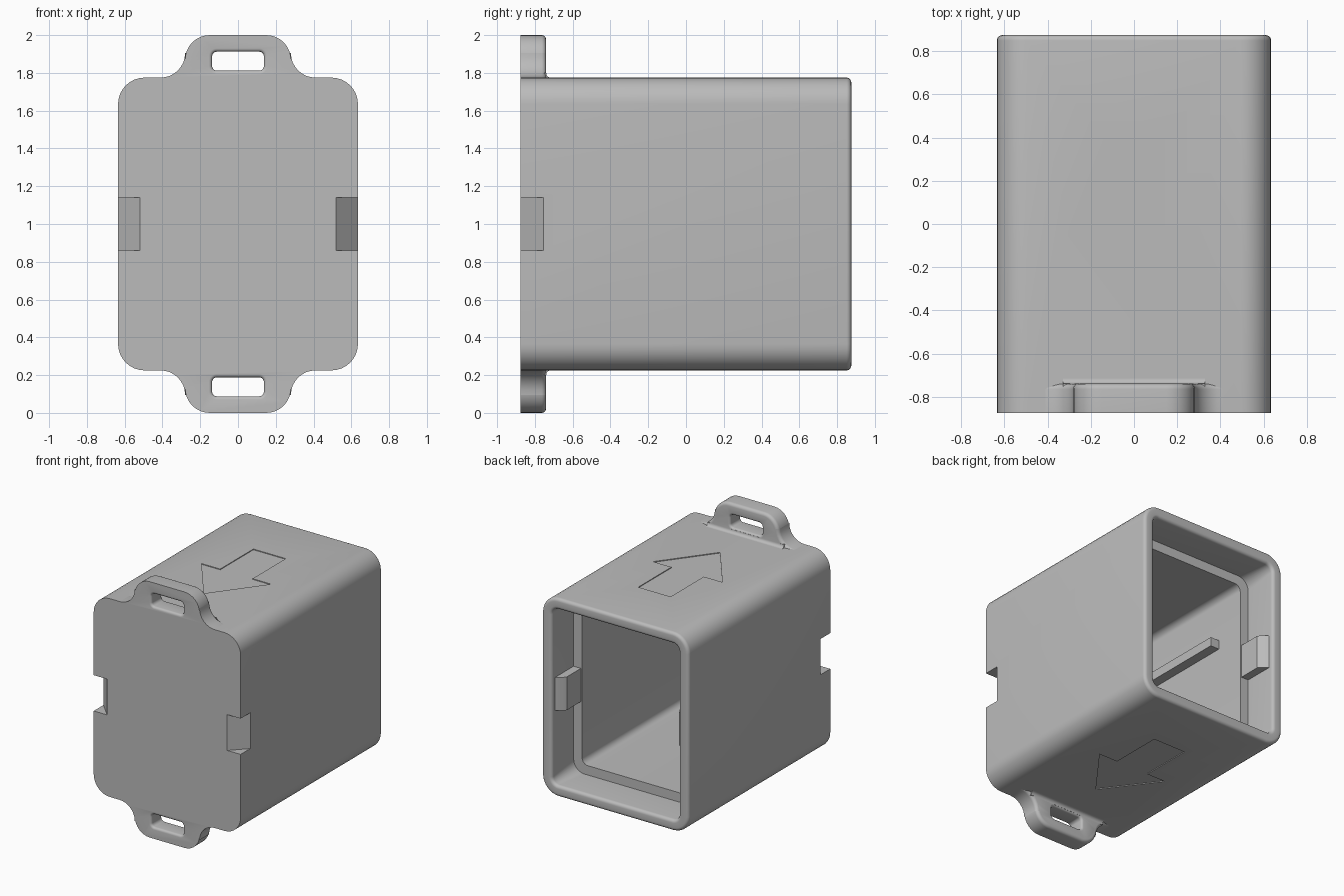
import bpy, bmesh
from math import sin, cos, pi

cube = bpy.data.objects.get("Cube")
if cube:
    bpy.data.objects.remove(cube, do_unlink=True)

grey = bpy.data.materials.new("plain grey")
grey.use_nodes = True
grey.diffuse_color = (0.5, 0.5, 0.5, 1)
grey.node_tree.nodes["Principled BSDF"].inputs["Base Color"].default_value = (0.5, 0.5, 0.5, 1)

FRONT, BACK = -0.875, 0.875
HALF_W, HALF_H = 0.635, 0.775
MID = 1.0            # every part is built around this height


def arc(cx, cy, r, a0, a1, n=8):
    return [(cx + r * cos(a0 + (a1 - a0) * i / n), cy + r * sin(a0 + (a1 - a0) * i / n))
            for i in range(n + 1)]


def rounded_rect(w, h, r, cz=0.0):
    """Outline in x and z from half sizes and a corner radius."""
    pts = []
    for k, (sx, sz) in enumerate([(1, 1), (-1, 1), (-1, -1), (1, -1)]):
        pts += arc(sx * (w - r), cz + sz * (h - r), r, k * pi / 2, (k + 1) * pi / 2)
    return pts


def loft(name, sections):
    """Join equal-length outlines, each given as (coordinate along axis, points)."""
    bm = bmesh.new()
    rings = [[bm.verts.new(p) for p in ring] for ring in sections]
    n = len(rings[0])
    for a, b in zip(rings, rings[1:]):
        for i in range(n):
            j = (i + 1) % n
            bm.faces.new((a[i], a[j], b[j], b[i]))
    bm.faces.new(rings[0])
    bm.faces.new(rings[-1])
    bmesh.ops.recalc_face_normals(bm, faces=bm.faces)
    mesh = bpy.data.meshes.new(name)
    bm.to_mesh(mesh)
    bm.free()
    mesh.materials.append(grey)
    obj = bpy.data.objects.new(name, mesh)
    obj.location.z = MID
    bpy.context.collection.objects.link(obj)
    return obj


def along_y(name, sections):
    return loft(name, [[(x, y, z) for x, z in pts] for y, pts in sections])


def along_z(name, pts, z0, z1):
    return loft(name, [[(x, y, z) for x, y in pts] for z in (z0, z1)])


def along_x(name, pts, x0, x1):
    return loft(name, [[(x, y, z) for y, z in pts] for x in (x0, x1)])


def apply(obj, kind, **settings):
    mod = obj.modifiers.new(kind.title(), kind)
    for key, value in settings.items():
        setattr(mod, key, value)
    bpy.context.view_layer.objects.active = obj
    bpy.ops.object.modifier_apply(modifier=mod.name)


def cut(obj, cutter):
    apply(obj, 'BOOLEAN', object=cutter, operation='DIFFERENCE', solver='EXACT')
    bpy.data.objects.remove(cutter, do_unlink=True)


def mirror(obj, axis):
    apply(obj, 'MIRROR', use_axis=[a == axis for a in "xyz"], use_mirror_merge=False)


def smooth(obj):
    bpy.ops.object.select_all(action='DESELECT')
    obj.select_set(True)
    bpy.context.view_layer.objects.active = obj
    bpy.ops.object.shade_smooth_by_angle()


# Hollow case: outer shell, rounded rim, socket, ledge and inner cavity in one loft
def shell(d, r=0.14):
    return rounded_rect(HALF_W - d, HALF_H - d, r - d)


WALL, LEDGE, FILLET = 0.087, 0.16, 0.025
bend = [(FILLET * (1 - cos(t * pi / 10)), FILLET * (1 - sin(t * pi / 10))) for t in range(6)]
sections = [(FRONT, shell(0))]
sections += [(BACK - dy, shell(d)) for d, dy in bend]
sections += [(BACK - dy, shell(WALL - d)) for d, dy in reversed(bend)]
sections += [(0.605, shell(WALL, 0.18)), (0.605, shell(LEDGE, 0.21)), (-0.74, shell(LEDGE, 0.21))]
case = along_y("case", sections)

# Wedge notches on both front side edges
for s in (-1, 1):
    wedge = [(s * 0.51, -0.885), (s * 0.645, -0.745), (s * 0.7, -0.885)]
    cut(case, along_z("notch_cutter", wedge, -0.14, 0.14))

# Shallow arrows pointing to the front, engraved on the top and bottom
half_arrow = [(0, -0.42), (0.3, -0.02), (0.14, -0.02), (0.14, 0.39)]
arrow = half_arrow + [(-x, y) for x, y in reversed(half_arrow[1:])]
for s in (-1, 1):
    cut(case, along_z("arrow_cutter", arrow, s * (HALF_H - 0.006), s * (HALF_H + 0.1)))
smooth(case)


# Strap loops with flared feet, rounded towards the back
def ear_outline(d):
    side = [(0.41, 0.74)] + arc(0.41, 0.905, 0.13 + d, 1.5 * pi, pi)
    side += arc(0.15, 0.87, 0.13 - d, 0, pi / 2)
    return side + [(-x, z) for x, z in reversed(side)]


EAR_BACK = -0.74
loops = along_y("strap_loops", [(FRONT, ear_outline(0))] +
                [(EAR_BACK - dy, ear_outline(d)) for d, dy in bend])


# Slot with softened edges on both faces
def slot(flare):
    return rounded_rect(0.137 + flare, 0.05 + flare, 0.025 + flare, 0.862)


ROUND = 0.018
ease = [(ROUND * (1 - sin(t * pi / 8)), ROUND * (1 - cos(t * pi / 8))) for t in range(5)]
slot_sections = [(FRONT - 0.05, slot(ROUND))]
slot_sections += [(FRONT + dy, slot(f)) for f, dy in ease]
slot_sections += [(EAR_BACK - dy, slot(f)) for f, dy in reversed(ease)]
slot_sections += [(EAR_BACK + 0.05, slot(ROUND))]
cut(loops, along_y("slot_cutter", slot_sections))
mirror(loops, "z")
smooth(loops)

# Concave fillet where each loop meets the case
cove = arc(EAR_BACK + FILLET, HALF_H + FILLET, FILLET, pi, 1.5 * pi)
cove += [(EAR_BACK + FILLET, 0.765), (EAR_BACK - 0.02, 0.765), (EAR_BACK - 0.02, HALF_H + FILLET)]
coves = along_x("loop_fillets", cove, -0.33, 0.33)
mirror(coves, "z")
smooth(coves)

# Snap clips inside the socket, ramped towards the opening
clip = [(0.56, 0.845), (0.5, 0.8), (0.485, 0.78), (0.485, 0.6), (0.56, 0.6)]
clips = along_z("snap_clips", clip, -0.13, 0.13)
mirror(clips, "x")
smooth(clips)

# Guide rail along one inner side wall
rail = along_y("guide_rail", [(y, [(-0.49, 0.2), (-0.4, 0.2), (-0.4, 0.27), (-0.49, 0.27)])
                              for y in (-0.76, 0.37)])
smooth(rail)
